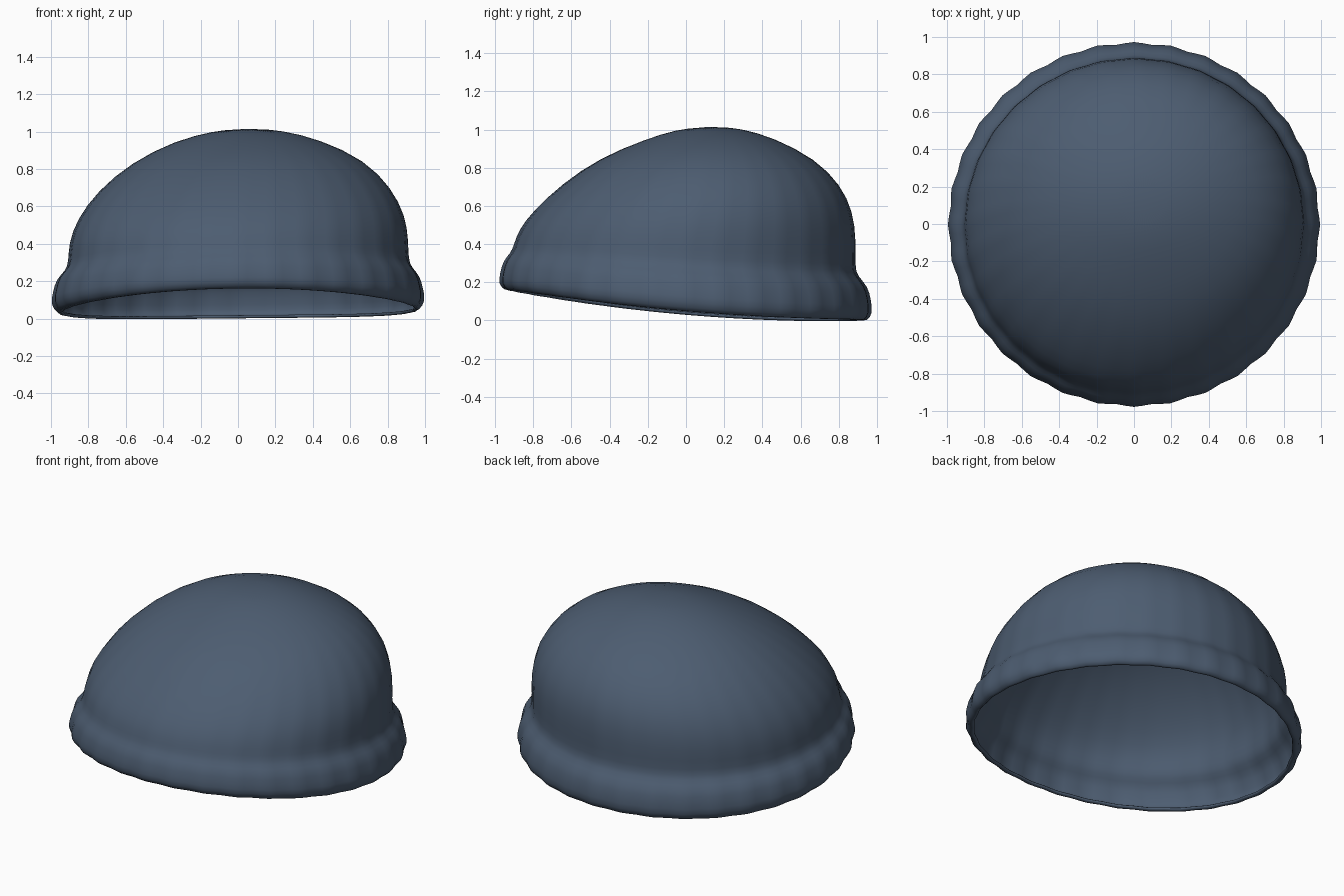
import bpy
import bmesh
from math import sin, cos, pi

cube = bpy.data.objects.get("Cube")
if cube:
    bpy.data.objects.remove(cube, do_unlink=True)

RIBS = 32
SEGMENTS = RIBS * 2

# Each ring of the knit: reach to right, left, front, back; height at sides, front, back; rib depth
RINGS = [
    (.93, .94, .92, .92, .045, .165, .005, .008),   # lip
    (.96, .965, .945, .945, .03, .155, -.005, .012),
    (1.0, 1.0, .98, .975, .085, .19, .035, .016),   # rolled band
    (.985, .985, .97, .965, .15, .25, .11, .016),
    (.97, .97, .955, .95, .22, .315, .18, .013),
    (.92, .925, .915, .895, .265, .355, .235, .009),  # crease
    (.905, .91, .9, .885, .31, .40, .28, .007),
    (.905, .91, .875, .89, .41, .475, .42, .006),   # crown
    (.86, .895, .8, .875, .54, .575, .57, .005),
    (.75, .82, .65, .81, .69, .715, .71, .004),
    (.57, .68, .455, .68, .84, .85, .845, .002),
    (.34, .44, .215, .46, .953, .948, .958, 0),
    (.13, .23, .05, .28, 1.005, 1.0, 1.008, 0),
]
APEX = (.05, .12, 1.015)


def ring_point(ring, i):
    """Point i on a ring whose width, depth and tilt differ on each side."""
    right, left, front, back, z_side, z_front, z_back, rib = ring
    a = 2 * pi * i / SEGMENTS
    c, s = cos(a), sin(a)
    bump = rib if i % 2 == 0 else -rib
    x = (left - right) / 2 + ((left + right) / 2 + bump) * c
    y = (back - front) / 2 + ((back + front) / 2 + bump) * s
    tilt = (z_back - z_front) / 2 * s
    z = z_side + tilt + ((z_front + z_back) / 2 - z_side) * s * s
    return x, y, z + .01 * x


# Knit shell, ring by ring up to the crown
bm = bmesh.new()
rings = [[bm.verts.new(ring_point(r, i)) for i in range(SEGMENTS)] for r in RINGS]
top = bm.verts.new(APEX)
for low, high in zip(rings, rings[1:]):
    for i in range(SEGMENTS):
        j = (i + 1) % SEGMENTS
        bm.faces.new((low[i], low[j], high[j], high[i]))
for i in range(SEGMENTS):
    bm.faces.new((rings[-1][i], rings[-1][(i + 1) % SEGMENTS], top))
for face in bm.faces:
    face.smooth = True

mesh = bpy.data.meshes.new("knit_cap")
bm.to_mesh(mesh)
bm.free()
cap = bpy.data.objects.new("knit_cap", mesh)
bpy.context.collection.objects.link(cap)

# Thin cloth with a soft surface
cloth = cap.modifiers.new("cloth_thickness", "SOLIDIFY")
cloth.thickness = .018
cloth.offset = -1
soft = cap.modifiers.new("soft_surface", "SUBSURF")
soft.levels = soft.render_levels = 1

# Slate blue wool
wool = bpy.data.materials.new("slate_blue_wool")
wool.use_nodes = True
colour = (.074, .109, .165, 1)
wool.diffuse_color = colour
shader = wool.node_tree.nodes["Principled BSDF"]
shader.inputs["Base Color"].default_value = colour
shader.inputs["Roughness"].default_value = .9
mesh.materials.append(wool)
